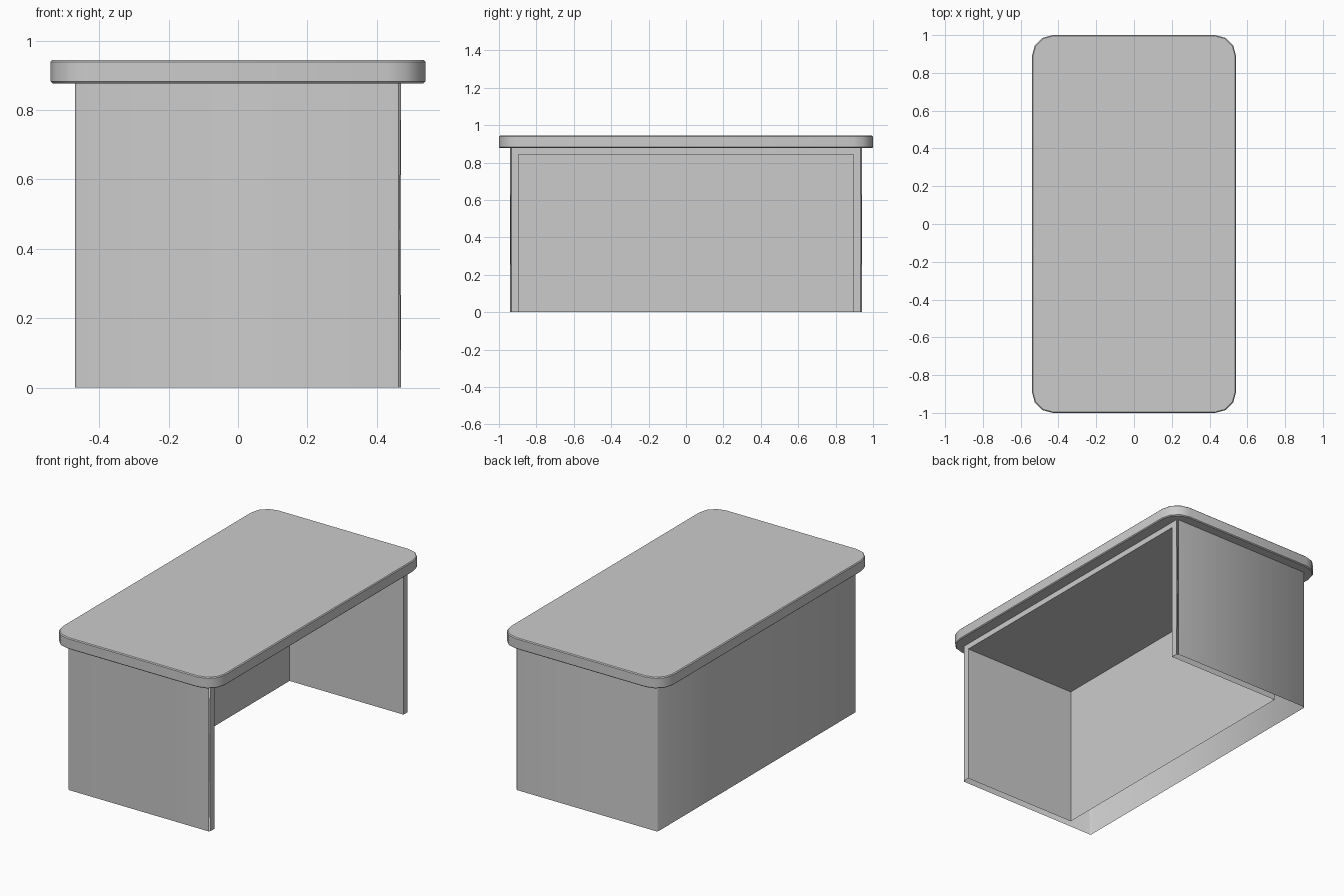
import bpy, bmesh, math

if "Cube" in bpy.data.objects:
    bpy.data.objects.remove(bpy.data.objects["Cube"])


def finish(bm, name, angle):
    bmesh.ops.recalc_face_normals(bm, faces=bm.faces)
    mesh = bpy.data.meshes.new(name)
    bm.to_mesh(mesh)
    bm.free()
    obj = bpy.data.objects.new(name, mesh)
    bpy.context.collection.objects.link(obj)
    bpy.ops.object.select_all(action='DESELECT')
    obj.select_set(True)
    bpy.context.view_layer.objects.active = obj
    bpy.ops.object.shade_smooth_by_angle(angle=math.radians(angle))
    return obj


def is_vertical(e):
    d = e.verts[0].co - e.verts[1].co
    return abs(d.x) < 1e-5 and abs(d.y) < 1e-5


def bevel(bm, edges, offset, segments):
    bmesh.ops.bevel(bm, geom=edges, offset=offset, offset_type='OFFSET',
                    segments=segments, profile=0.5, affect='EDGES')


# Desk top: slab with rounded corners and a small edge break
z0, z1 = 0.877, 0.944
bm = bmesh.new()
bmesh.ops.create_cube(bm, size=1)
for v in bm.verts:
    v.co.x *= 1.08
    v.co.y *= 2.0
    v.co.z = z1 if v.co.z > 0 else z0
bevel(bm, [e for e in bm.edges if is_vertical(e)], 0.11, 3)
bevel(bm, [e for e in bm.edges
           if abs(e.verts[0].co.z - e.verts[1].co.z) < 1e-5], 0.005, 1)
finish(bm, "desk_top", 40)

# Desk base: hollow shell, open underneath, with a knee space facing +x
X, Y, XI, YI, ZC, ZT = 0.47, 0.94, -0.285, 0.895, 0.843, 0.88
outer = [(X, -Y), (-X, -Y), (-X, Y), (X, Y)]
inner = [(X, -YI), (XI, -YI), (XI, YI), (X, YI)]
bm = bmesh.new()


def ring(points, z):
    return [bm.verts.new((x, y, z)) for x, y in points]


o0, o1 = ring(outer, 0), ring(outer, ZT)
i0, i1 = ring(inner, 0), ring(inner, ZC)
for lo, hi in ((o0, o1), (i0, i1)):
    for k in range(3):
        bm.faces.new((lo[k], lo[k + 1], hi[k + 1], hi[k]))
bm.faces.new(i1)   # knee space ceiling
bm.faces.new((o0[0], i0[0], i1[0], i1[3], i0[3], o0[3], o1[3], o1[0]))  # front rim
bevel(bm, [e for e in bm.edges if is_vertical(e)
           and abs(abs(e.verts[0].co.y) - Y) < 1e-4], 0.008, 1)
finish(bm, "desk_base", 50)
